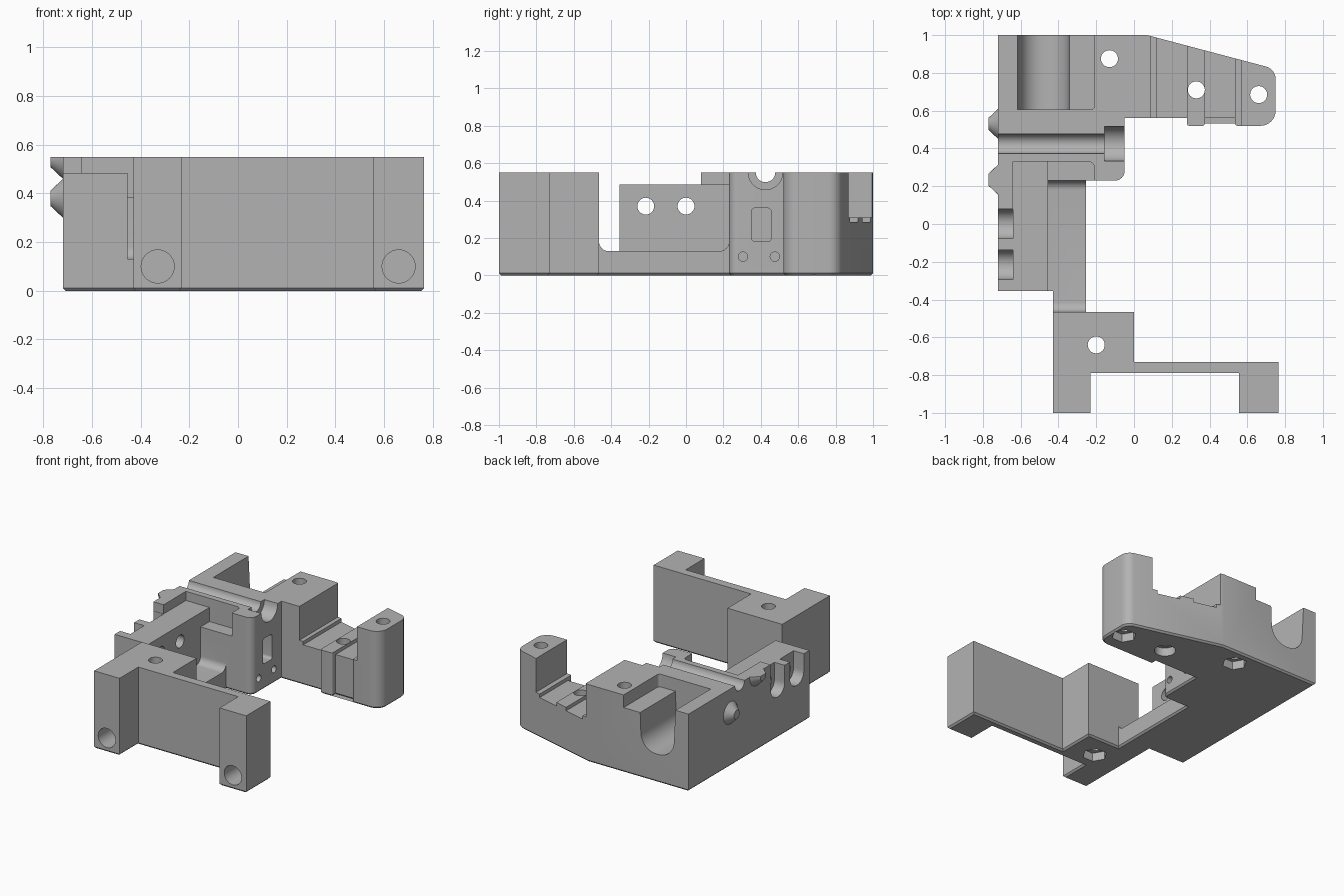
import bpy, bmesh, math
from mathutils import Vector

cube = bpy.data.objects.get("Cube")
if cube:
    bpy.data.objects.remove(cube, do_unlink=True)

H = 0.55
grey = bpy.data.materials.new("matte grey")
grey.use_nodes = True
grey.diffuse_color = (0.45, 0.45, 0.45, 1)
grey.node_tree.nodes["Principled BSDF"].inputs["Base Color"].default_value = (0.45, 0.45, 0.45, 1)


def rounded(points):
    """Outline from (u, v) or (u, v, radius) corners."""
    out = []
    for i, p in enumerate(points):
        c = Vector(p[:2])
        if len(p) < 3:
            out.append(c)
            continue
        a = (Vector(points[i - 1][:2]) - c).normalized()
        b = (Vector(points[(i + 1) % len(points)][:2]) - c).normalized()
        half = a.angle(b) / 2
        centre = c + (a + b).normalized() * p[2] / math.sin(half)
        start = c + a * p[2] / math.tan(half) - centre
        end = c + b * p[2] / math.tan(half) - centre
        sweep = start.angle_signed(end)
        for k in range(9):
            t = -sweep * k / 8
            out.append(centre + Vector((start.x * math.cos(t) - start.y * math.sin(t),
                                        start.x * math.sin(t) + start.y * math.cos(t))))
    return out


def prism(name, points, lo, hi, axis="z", chamfer=0):
    """Extrude an outline along an axis: z takes (x, y), y takes (x, z), x takes (y, z)."""
    place = {"z": lambda u, v, w: (u, v, w), "y": lambda u, v, w: (u, w, v),
             "x": lambda u, v, w: (w, u, v)}[axis]
    bm = bmesh.new()
    base = bm.faces.new([bm.verts.new(place(p[0], p[1], lo)) for p in rounded(points)])
    rim = list(base.edges)
    top = bmesh.ops.extrude_face_region(bm, geom=[base], use_keep_orig=True)["geom"]
    shift = Vector(place(0, 0, hi - lo))
    bmesh.ops.translate(bm, vec=shift, verts=[v for v in top if isinstance(v, bmesh.types.BMVert)])
    bmesh.ops.recalc_face_normals(bm, faces=bm.faces)
    if chamfer:
        bmesh.ops.bevel(bm, geom=rim, offset=chamfer, segments=1, affect="EDGES")
    mesh = bpy.data.meshes.new(name)
    bm.to_mesh(mesh)
    bm.free()
    ob = bpy.data.objects.new(name, mesh)
    bpy.context.collection.objects.link(ob)
    mesh.materials.append(grey)
    return ob


def box(x0, x1, y0, y1, z0, z1):
    return prism("cutter", [(x0, y0), (x1, y0), (x1, y1), (x0, y1)], z0, z1)


def circle(u, v, r, n=32):
    return [(u + r * math.cos(math.tau * i / n), v + r * math.sin(math.tau * i / n)) for i in range(n)]


def combine(target, other, op="DIFFERENCE"):
    other.hide_render = True
    mod = target.modifiers.new("cut", "BOOLEAN")
    mod.operation, mod.solver, mod.object = op, "EXACT", other
    bpy.context.view_layer.objects.active = target
    bpy.ops.object.modifier_apply(modifier=mod.name)
    bpy.data.objects.remove(other, do_unlink=True)


# One-piece body from its footprint
body = prism("bracket_body", [
    (-0.43, -1), (-0.23, -1), (-0.23, -0.79), (0.555, -0.79), (0.555, -1), (0.765, -1),
    (0.765, -0.73), (0, -0.73), (0, -0.465), (-0.255, -0.465), (-0.255, 0.23),
    (-0.05, 0.23, 0.05), (-0.05, 0.56), (0.28, 0.56), (0.28, 0.52, 0.012), (0.375, 0.52, 0.012),
    (0.375, 0.56), (0.535, 0.56), (0.535, 0.52, 0.012), (0.75, 0.52, 0.08), (0.75, 0.82, 0.07),
    (0.07, 1), (-0.72, 1), (-0.72, -0.355), (-0.43, -0.355)], 0, H, chamfer=0.012)


def cut(*args):
    combine(body, prism("cutter", *args))


# Bridge floor with rounded ends, and the lowered side wall
cut([(-0.465, 0.6), (-0.465, 0.13, 0.05), (0.23, 0.13, 0.05), (0.23, 0.6)], -0.455, -0.2, "x")
combine(body, box(-0.5, -0.2, -0.465, -0.355, 0.18, 0.6))
combine(body, box(-0.64, -0.4, -0.4, 0.33, 0.485, 0.6))
combine(body, box(-0.8, -0.6, -0.4, 0.08, 0.485, 0.6))
cut([(-0.455, 0.2), (-0.21, 0.2), (-0.21, 0.33, 0.03), (-0.455, 0.33)], 0.385, 0.6)

# Side wall: screw holes with open round-bottomed slots
for y in (0.0, -0.215):
    cut(circle(y, 0.37, 0.045), -0.8, -0.4, "x")
    cut([(y - 0.078, 0.6), (y - 0.078, 0.29, 0.076), (y + 0.078, 0.29, 0.076), (y + 0.078, 0.6)],
        -0.8, -0.64, "x")

# Cable groove and its wider mouth
cut(circle(0.425, H, 0.052), -0.8, -0.1, "x")
cut(circle(0.425, H, 0.092), -0.155, 0.0, "x")

# Rear pocket with a deep open trough
cut([(-0.6, 0.605), (-0.21, 0.605, 0.02), (-0.21, 1.1), (-0.6, 1.1)], 0.46, 0.6)
cut([(-0.62, 0.6), (-0.6, 0.2, 0.12), (-0.35, 0.2, 0.12), (-0.335, 0.6)], 0.605, 1.1, "y")

# Low arm with stepped top
combine(body, box(0.09, 0.57, 0.4, 1.1, 0.31, 0.6))
for x0, x1 in ((0.12, 0.28), (0.375, 0.535)):
    combine(body, box(x0, x1, 0.4, 1.1, 0.285, 0.4))

# Inner face: window pocket and two pin holes
cut([(0.35, 0.18, 0.02), (0.455, 0.18, 0.02), (0.455, 0.36, 0.02), (0.35, 0.36, 0.02)],
    -0.13, 0.0, "x")
for y in (0.305, 0.475):
    cut(circle(y, 0.1, 0.025, 20), -0.15, 0.0, "x")

# Vertical screw holes with nut pockets underneath
for x, y, r, n in ((-0.2, -0.64, 0.082, 6), (-0.13, 0.875, 0.082, 6),
                   (0.66, 0.685, 0.082, 6), (0.33, 0.71, 0.07, 32)):
    cut(circle(x, y, 0.045), -0.1, 0.7)
    cut(circle(x, y, r, n), -0.1, 0.06)

# Blind bores in the front legs
for x in (-0.33, 0.66):
    cut(circle(x, 0.1, 0.068), -1.1, -0.83, "y")

# Tapered locating studs on the side
for i, (y, z) in enumerate(((0.53, 0.38), (0.235, 0.54))):
    stud = prism(f"locating_stud_{i + 1}", circle(y, z, 0.08), -0.77, -0.719, "x")
    for v in stud.data.vertices:
        if v.co.x < -0.75:
            v.co.y = y + (v.co.y - y) * 0.4
            v.co.z = z + (v.co.z - z) * 0.4
    combine(stud, box(-1, 0, 0, 1, H, 0.8))

# Crisp edges, smooth curves
bpy.ops.object.select_all(action="DESELECT")
for ob in bpy.context.collection.objects:
    if ob.type == "MESH" and ob.name.startswith(("bracket", "locating")):
        ob.select_set(True)
        bpy.context.view_layer.objects.active = ob
bpy.ops.object.shade_smooth_by_angle(angle=math.radians(30))
